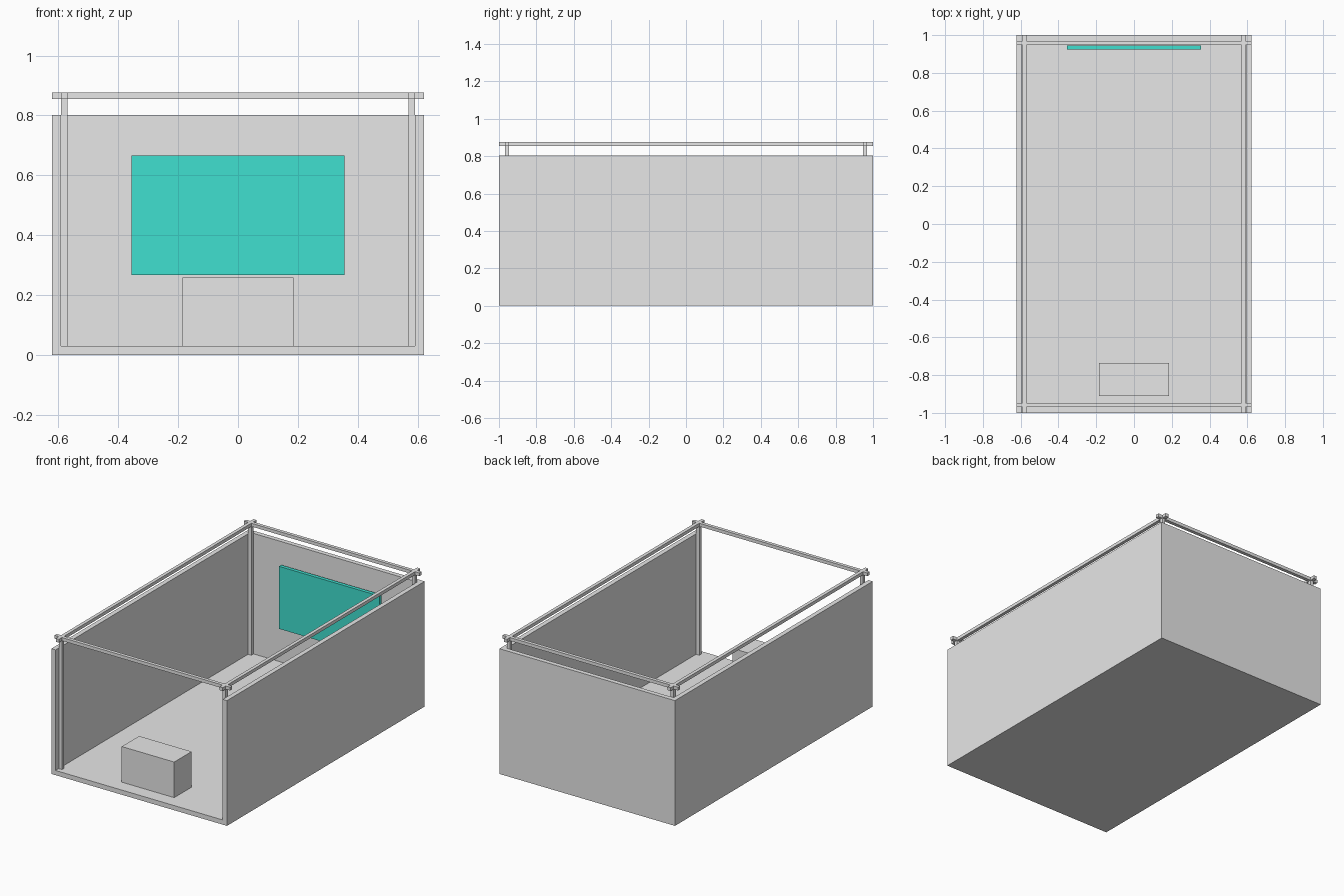
import bpy
import bmesh

if "Cube" in bpy.data.objects:
    bpy.data.objects.remove(bpy.data.objects["Cube"], do_unlink=True)


def material(name, rgb):
    mat = bpy.data.materials.new(name)
    mat.use_nodes = True
    color = (*rgb, 1)
    mat.diffuse_color = color
    mat.node_tree.nodes["Principled BSDF"].inputs["Base Color"].default_value = color
    return mat


GREY = material("light grey", (0.8, 0.8, 0.8))
TEAL = material("turquoise", (0.051, 0.745, 0.631))


def add_object(name, bm, mat):
    bmesh.ops.recalc_face_normals(bm, faces=bm.faces)
    mesh = bpy.data.meshes.new(name)
    bm.to_mesh(mesh)
    bm.free()
    mesh.materials.append(mat)
    obj = bpy.data.objects.new(name, mesh)
    bpy.context.collection.objects.link(obj)
    return obj


def box(name, xs, ys, zs, mat=GREY):
    """Box given by its lower and upper bound on each axis."""
    bm = bmesh.new()
    bmesh.ops.create_cube(bm, size=1)
    for v in bm.verts:
        v.co = [b[0] if c < 0 else b[1] for c, b in zip(v.co, (xs, ys, zs))]
    return add_object(name, bm, mat)


HALF_W, WALL_TOP, THICK = 0.622, 0.802, 0.03
INNER_W = HALF_W - THICK
BAR = 0.022
BAR_X, BAR_Y = 0.58, 0.958
RAIL_Z = (0.855, 0.876)


def around(c):
    return (c - BAR / 2, c + BAR / 2)


# Floor and side walls: one U profile extruded from front to back
bm = bmesh.new()
half = [(HALF_W, 0), (HALF_W, WALL_TOP), (INNER_W, WALL_TOP), (INNER_W, THICK)]
profile = half + [(-x, z) for x, z in reversed(half)]
face = bm.faces.new([bm.verts.new((x, -1, z)) for x, z in profile])
ext = bmesh.ops.extrude_face_region(bm, geom=[face])
moved = [g for g in ext["geom"] if isinstance(g, bmesh.types.BMVert)]
bmesh.ops.translate(bm, verts=moved, vec=(0, 2, 0))
add_object("floor_and_side_walls", bm, GREY)

# Back wall closes the room; the front stays open
box("back_wall", (-INNER_W, INNER_W), (1 - THICK, 1), (THICK, WALL_TOP))

# Corner posts
for sx, side in ((1, "left"), (-1, "right")):
    for sy, end in ((1, "back"), (-1, "front")):
        box(f"{end}_{side}_post", around(sx * BAR_X), around(sy * BAR_Y),
            (THICK, RAIL_Z[0]))

# Overhead rails crossing at the posts
for s, side, end in ((1, "left", "back"), (-1, "right", "front")):
    box(f"{side}_rail", around(s * BAR_X), (-1, 1), RAIL_Z)
    box(f"{end}_rail", (-HALF_W, HALF_W), around(s * BAR_Y), RAIL_Z)

# Screen in front of the back wall, and the low cabinet near the entrance
box("screen", (-0.356, 0.356), (0.923, 0.946), (0.266, 0.666), TEAL)
box("cabinet", (-0.186, 0.186), (-0.911, -0.735), (THICK, 0.258))
